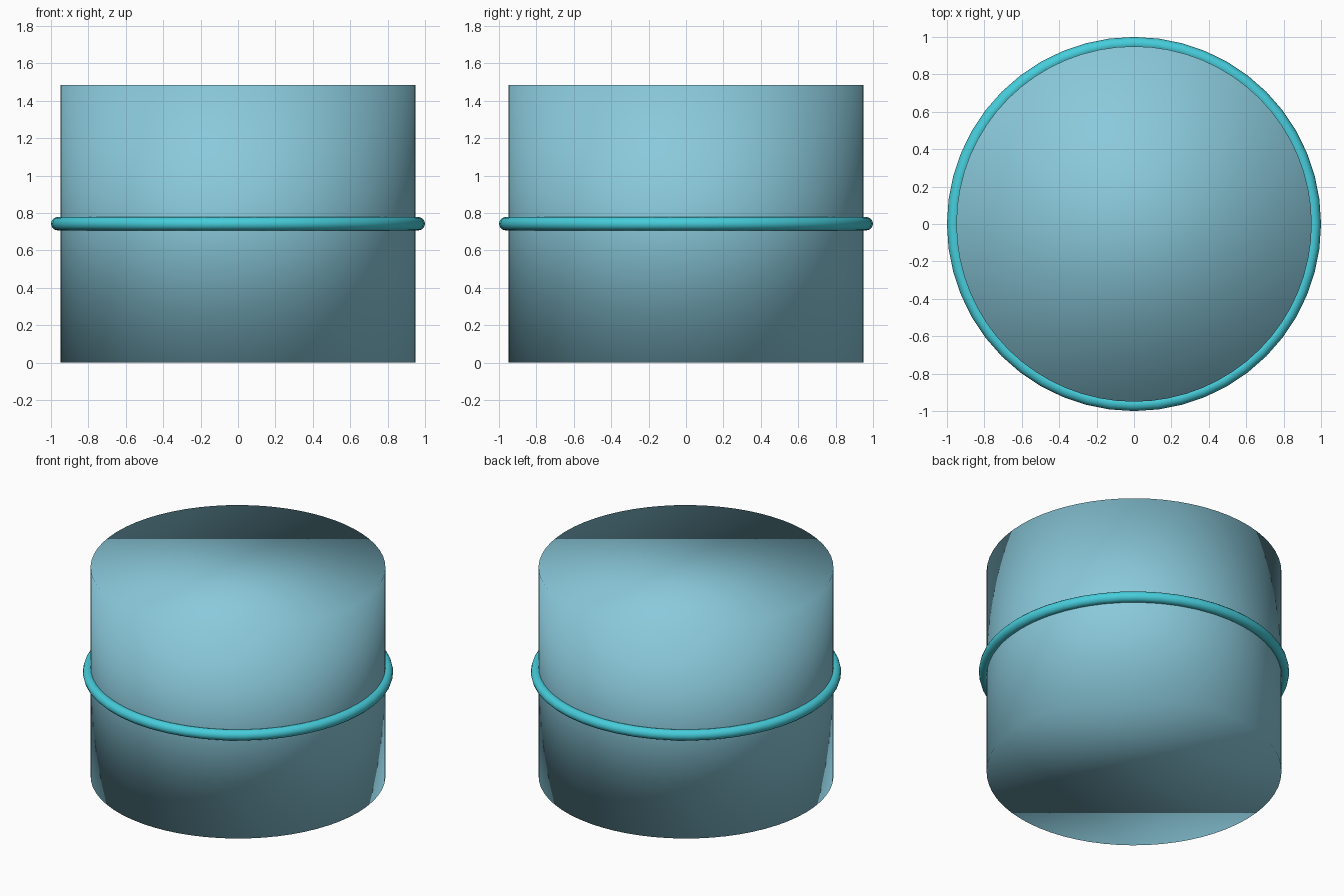
import bpy

cube = bpy.data.objects.get("Cube")
if cube:
    bpy.data.objects.remove(cube, do_unlink=True)

HEIGHT = 1.485
BODY_RADIUS = 0.95
RING_THICKNESS = 0.036


def material(name, srgb):
    """Flat material from an sRGB colour in 0-255."""
    linear = [((c / 255 + 0.055) / 1.055) ** 2.4 for c in srgb]
    mat = bpy.data.materials.new(name)
    mat.use_nodes = True
    mat.diffuse_color = (*linear, 1)
    mat.node_tree.nodes["Principled BSDF"].inputs["Base Color"].default_value = (*linear, 1)
    return mat


def finish(name, mat):
    """Name, colour and smooth the part just added."""
    part = bpy.context.object
    part.name = name
    part.data.materials.append(mat)
    bpy.ops.object.shade_smooth()
    return part


# Drum: one soft-shaded cylinder, its rims smoothed into the caps
bpy.ops.mesh.primitive_cylinder_add(
    vertices=64, radius=BODY_RADIUS, depth=HEIGHT, location=(0, 0, HEIGHT / 2))
finish("drum_body", material("pale blue", (138, 201, 219)))

# Ring: round band half sunk into the drum's waist
bpy.ops.mesh.primitive_torus_add(
    major_radius=1 - RING_THICKNESS, minor_radius=RING_THICKNESS,
    major_segments=48, minor_segments=12, location=(0, 0, HEIGHT / 2))
finish("waist_ring", material("turquoise", (70, 205, 219)))
